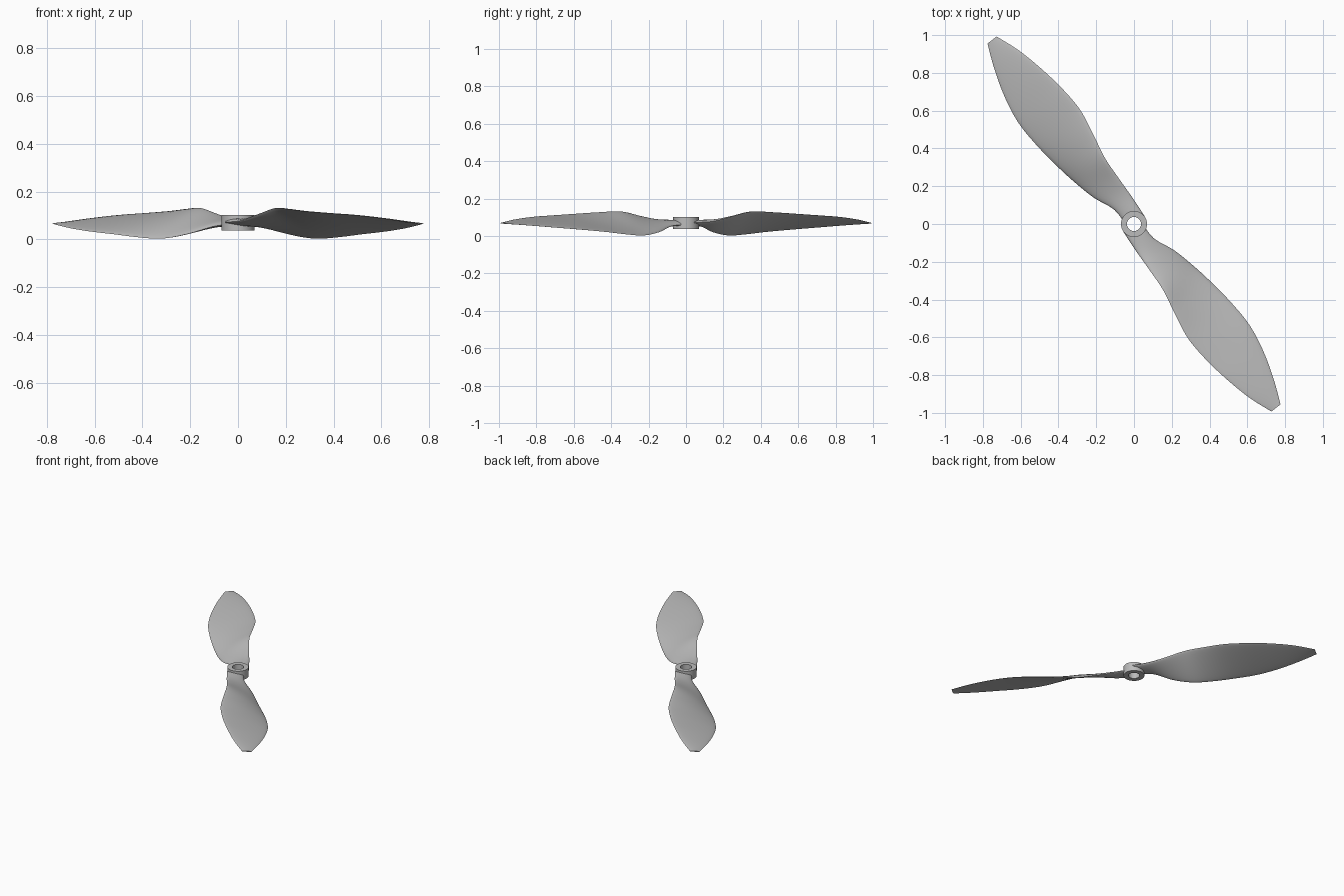
import bpy, bmesh, math
from mathutils import Vector
from mathutils.geometry import interpolate_bezier

cube = bpy.data.objects.get("Cube")
if cube:
    bpy.data.objects.remove(cube)

grey = bpy.data.materials.new("propeller grey")
grey.use_nodes = True
grey.diffuse_color = (0.5, 0.5, 0.5, 1)
grey.node_tree.nodes["Principled BSDF"].inputs["Base Color"].default_value = (0.5, 0.5, 0.5, 1)


def make_object(name, bm, angle=40):
    bmesh.ops.recalc_face_normals(bm, faces=bm.faces)
    mesh = bpy.data.meshes.new(name)
    bm.to_mesh(mesh)
    bm.free()
    mesh.materials.append(grey)
    obj = bpy.data.objects.new(name, mesh)
    bpy.context.collection.objects.link(obj)
    bpy.ops.object.select_all(action="DESELECT")
    obj.select_set(True)
    bpy.context.view_layer.objects.active = obj
    bpy.ops.object.shade_smooth_by_angle(angle=math.radians(angle))
    return obj


def bridge(bm, a, b):
    for i in range(len(a)):
        j = (i + 1) % len(a)
        bm.faces.new((a[i], a[j], b[j], b[i]))


# Blade stations: span, low edge (offset, height), high edge (offset, height), thickness
STATIONS = [
    (0.00, 0.040, 0.062, -0.070, 0.072, 0.030),
    (0.12, 0.036, 0.054, -0.079, 0.078, 0.028),
    (0.24, 0.083, 0.022, -0.084, 0.103, 0.024),
    (0.37, 0.114, 0.003, -0.092, 0.130, 0.021),
    (0.50, 0.136, 0.008, -0.118, 0.126, 0.019),
    (0.65, 0.153, 0.021, -0.144, 0.117, 0.017),
    (0.80, 0.156, 0.032, -0.138, 0.109, 0.015),
    (0.95, 0.130, 0.043, -0.115, 0.101, 0.013),
    (1.10, 0.083, 0.055, -0.080, 0.087, 0.010),
    (1.23, 0.029, 0.065, -0.032, 0.069, 0.005),
]
STEPS = 6
CHORD = 12
along = Vector((0.612, -0.791, 0))
across = Vector((0.791, 0.612, 0))
up = Vector((0, 0, 1))


def smooth_stations():
    """Catmull-Rom interpolation of every station column."""
    out = []
    last = len(STATIONS) - 1
    for k in range(last):
        p0, p1, p2, p3 = (STATIONS[min(max(k + d, 0), last)] for d in (-1, 0, 1, 2))
        for n in range(STEPS):
            f = n / STEPS
            out.append([b + f * 0.5 * (c - a + f * (2 * a - 5 * b + 4 * c - d + f * (3 * (b - c) + d - a)))
                        for a, b, c, d in zip(p0, p1, p2, p3)])
    return out + [list(STATIONS[-1])]


def blade_mesh(sign):
    bm = bmesh.new()
    rings = []
    for s, t_lo, z_lo, t_hi, z_hi, thick in smooth_stations():
        low = along * s + across * t_lo + up * z_lo
        high = along * s + across * t_hi + up * z_hi
        normal = (high - low).cross(along).normalized()
        if normal.z < 0:
            normal.negate()
        ring = []
        for k in range(2 * CHORD):
            a = math.pi * k / CHORD
            # Upper surface is more arched than the lower one
            bulge = math.sin(a) * thick * (0.65 if k < CHORD else 0.35)
            p = low.lerp(high, (1 - math.cos(a)) / 2) + normal * bulge
            ring.append(bm.verts.new((sign * p.x, sign * p.y, p.z)))
        rings.append(ring)
    for a, b in zip(rings, rings[1:]):
        bridge(bm, a, b)
    bm.faces.new(rings[0])
    bm.faces.new(rings[-1])
    return bm


# Hub: a plain ring with a through bore
BORE, HUB = 0.037, 0.069
BOTTOM, TOP = 0.036, 0.101
bm = bmesh.new()
loops = []
for r, z in ((BORE, BOTTOM), (HUB, BOTTOM), (HUB, TOP), (BORE, TOP)):
    loops.append([bm.verts.new((r * math.cos(a), r * math.sin(a), z))
                  for a in (math.tau * i / 48 for i in range(48))])
for i in range(4):
    bridge(bm, loops[i], loops[(i + 1) % 4])
make_object("hub", bm)

# Cutter that keeps the bore open through the blade roots
bm = bmesh.new()
bmesh.ops.create_cone(bm, cap_ends=True, segments=48, radius1=BORE + 0.005, radius2=BORE + 0.005, depth=0.4)
cutter = make_object("bore_cutter", bm)
cutter.hide_render = True
cutter.hide_set(True)
cutter.display_type = "WIRE"

# Two blades, half a turn apart
for name, sign in (("front_blade", 1), ("back_blade", -1)):
    blade = make_object(name, blade_mesh(sign))
    cut = blade.modifiers.new("bore", "BOOLEAN")
    cut.operation = "DIFFERENCE"
    cut.solver = "EXACT"
    cut.object = cutter
